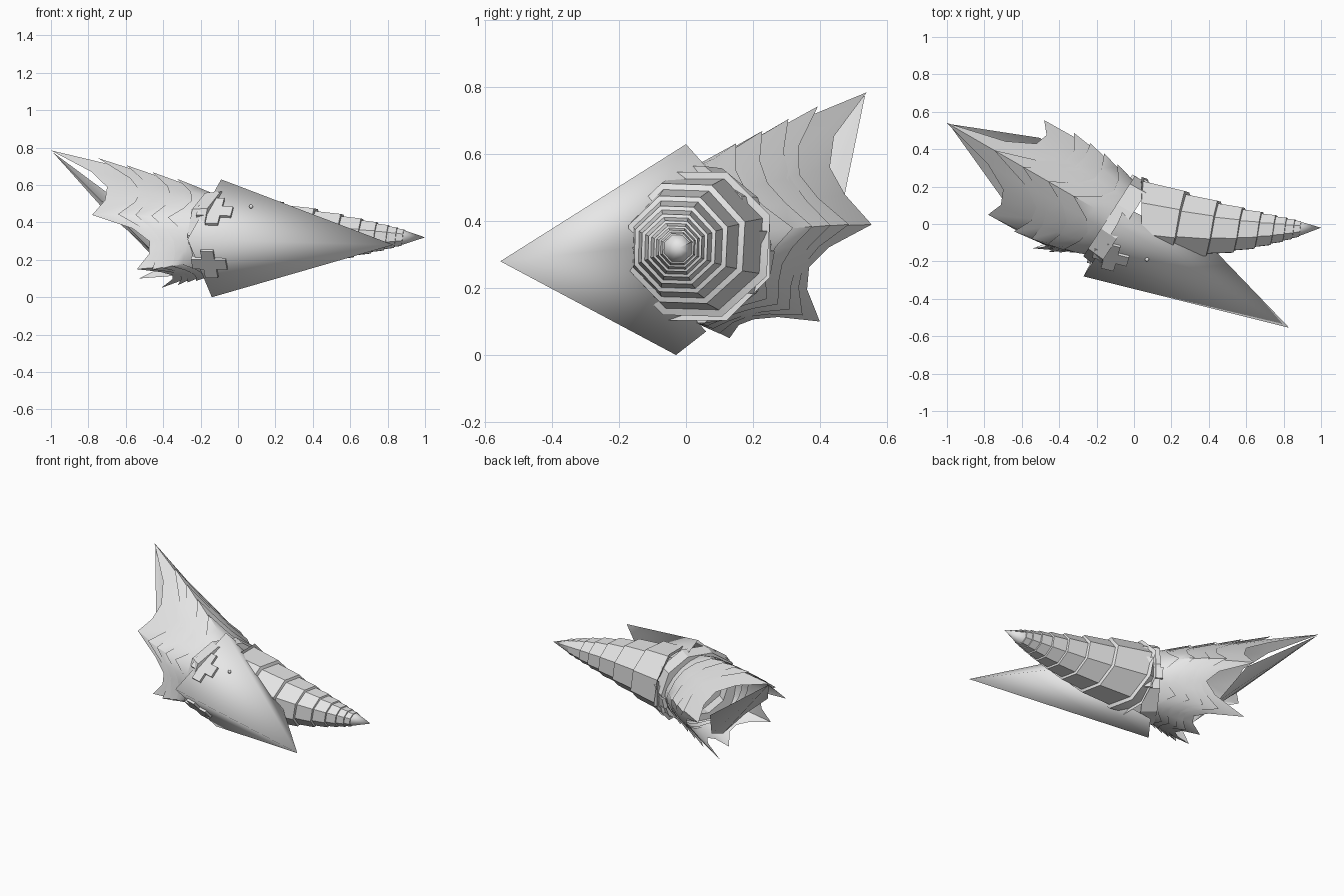
import bpy, bmesh, math
from mathutils import Vector as V

if "Cube" in bpy.data.objects:
    bpy.data.objects.remove(bpy.data.objects["Cube"])

mat = bpy.data.materials.new("pale_grey")
mat.diffuse_color = (0.8, 0.8, 0.8, 1)
mat.use_nodes = True
mat.node_tree.nodes["Principled BSDF"].inputs["Base Color"].default_value = mat.diffuse_color


def make(name, verts, faces, angle=30):
    me = bpy.data.meshes.new(name)
    me.from_pydata([tuple(v) for v in verts], [], faces)
    bm = bmesh.new()
    bm.from_mesh(me)
    bmesh.ops.remove_doubles(bm, verts=bm.verts, dist=0.0005)
    bmesh.ops.recalc_face_normals(bm, faces=bm.faces)
    bm.to_mesh(me)
    bm.free()
    me.materials.append(mat)
    ob = bpy.data.objects.new(name, me)
    bpy.context.collection.objects.link(ob)
    bpy.context.view_layer.objects.active = ob
    ob.select_set(True)
    bpy.ops.object.shade_smooth_by_angle(angle=math.radians(angle))
    ob.select_set(False)
    return ob


# Drill: eight-sided cone with a stepped spiral
TIP, BASE = V((1, -0.02, 0.32)), V((0.04, 0.03, 0.325))
SIDES, TURNS = 8, 8


def drill_point(i, d, shrink):
    d = min(max(d, 0), 0.96)
    r = 0.238 * (d / 0.95) ** 0.78 * shrink
    a = 2 * math.pi * (i + 0.5) / SIDES
    c = TIP.lerp(BASE, d / 0.96) - V((0, 0.03 * math.sin(math.pi * d / 0.96), 0))
    return c + V((0, r * math.cos(a), r * math.sin(a)))


verts, faces = [TIP], []
count = SIDES * (TURNS + 1)
for i in range(count + 1):
    d = 0.96 * 0.76 ** ((count - SIDES - i) / SIDES)
    verts += [drill_point(i, d, 1.0), drill_point(i, d * 0.99, 0.91)]
ridge = lambda i: 1 + 2 * i
groove = lambda i: 2 + 2 * i
for i in range(count):
    faces.append((ridge(i), ridge(i + 1), groove(i + 1), groove(i)))
    if i + SIDES + 1 <= count:
        faces.append((ridge(i), groove(i + SIDES), groove(i + SIDES + 1), ridge(i + 1)))
    if i < SIDES:
        faces.append((0, groove(i), groove(i + 1)))
make("drill", verts, faces, 44)

# Pointed guard: front shell, wall beside the drill and folded rear lips
A, B, D = V((-0.27, -0.28, 0.31)), V((-0.09, 0, 0.63)), V((-0.14, -0.03, 0))
T, E = V((0.83, -0.555, 0.28)), V((0.45, -0.16, 0.32))
C, F = V((-0.05, 0.09, 0.53)), V((-0.08, 0.06, 0.07))
make("guard", [A, B, D, T, E, C, F],
     [(0, 3, 1), (0, 2, 3), (1, 3, 4), (2, 4, 3), (1, 4, 5), (2, 6, 4)], 179)


# Raised cross plates
def cross(name, c, u, w, n, low, high):
    k, g = 0.035, 0.095
    outline = [(k, k), (k, g), (-k, g), (-k, k), (-g, k), (-g, -k),
               (-k, -k), (-k, -g), (k, -g), (k, -k), (g, -k), (g, k)]
    vs = [c + u * x + w * y + n * h for h in (low, high) for x, y in outline]
    fs = [tuple(range(12)), tuple(range(12, 24))]
    fs += [(j, (j + 1) % 12, 12 + (j + 1) % 12, 12 + j) for j in range(12)]
    make(name, vs, fs)


for name, P, s in (("upper_cross", B, 0.45), ("lower_cross", D, 0.4)):
    u, w = (T - A).normalized(), P - A
    n = u.cross(w).normalized()
    if n.y > 0:
        n.negate()
    cross(name, A + (P - A) * s + (T - A) * 0.06, u, n.cross(u), n, -0.01, 0.015)

# Small stud on the guard
bpy.ops.mesh.primitive_uv_sphere_add(segments=10, ring_count=6, radius=0.011,
                                     location=(0.07, -0.19, 0.485))
stud = bpy.context.object
stud.name = "guard_stud"
stud.data.materials.append(mat)
bpy.ops.object.shade_smooth()
stud.select_set(False)

# Collar: ten-sided band between the drill and the sleeve
AX, FR, UP = V((-0.84, 0.54, 0)), V((-0.54, -0.84, 0)), V((0, 0, 1))
MID = V((-0.1, 0.02, 0.33))
verts, faces = [], []
rings = [(-0.06, 0.21), (-0.06, 0.262), (0.04, 0.255), (0.04, 0.19)]
for h, r in rings:
    for j in range(10):
        a = 2 * math.pi * j / 10
        verts.append(MID + AX * h + (FR * math.cos(a) + UP * math.sin(a) * 0.94) * r)
for q in range(4):
    for j in range(10):
        k = (j + 1) % 10
        p = (q + 1) % 4
        faces.append((q * 10 + j, q * 10 + k, p * 10 + k, p * 10 + j))
faces.append(tuple(range(10)))
make("collar", verts, faces)
a = math.radians(192)
n = FR * math.cos(a) + UP * math.sin(a)
cross("rear_cross", MID + n * 0.24 - AX * 0.04, AX, n.cross(AX), n, -0.01, 0.015)

# Sleeve: six columns of points run from the collar to long spikes
# (base angle, spike tip, depth of the notch after it, outward bow)
SPIKES = [(90, (-1, 0.54, 0.785), 0.27, 0.008), (20, (-0.78, 0.05, 0.44), 0.45, 0.03),
          (-35, (-0.54, -0.13, 0.15), 0.4, 0.015), (-90, (-0.41, 0.13, 0.05), 0.4, -0.02),
          (-145, (-0.53, 0.4, 0.1), 0.45, 0.0), (-190, (-0.48, 0.555, 0.39), 0.3, 0.025)]


def sleeve_point(col, part, t, flare):
    def on_column(k):
        ang, end, notch, bow = SPIKES[k % 6]
        a = math.radians(ang)
        out = FR * math.cos(a) + UP * math.sin(a)
        p = (MID + out * 0.22).lerp(V(end), t)
        return p + out * (bow * math.sin(math.pi * t) + flare), out
    (p, o), (q, r) = on_column(col), on_column(col + 1)
    bulge = 0.03 * 4 * part * (1 - part) * (1 - t)
    return p.lerp(q, part) + (o + r).normalized() * bulge


LAYERS = [(0.0, 0.25), (0.08, 0.4), (0.2, 0.55), (0.3, 0.72), (0.35, 1.0)]
for n, (start, tip) in enumerate(LAYERS):
    last = n == len(LAYERS) - 1
    verts, faces = [], []
    for col in range(6):
        deep = SPIKES[col][2] if last else 0.14
        if n == 3:
            deep = 0.24
        for m in range(4):
            t = tip - deep * (0, 0.75, 1, 0.75)[m]
            lift = 0 if last else (0.018, 0.006, 0, 0.006)[m]
            verts += [sleeve_point(col, m / 4, start, -0.01),
                      sleeve_point(col, m / 4, (start + t) / 2, lift * 0.3),
                      sleeve_point(col, m / 4, t, lift)]
    for j in range(24):
        a, b = 3 * j, 3 * ((j + 1) % 24)
        faces += [(a, b, b + 1, a + 1), (a + 1, b + 1, b + 2, a + 2)]
    make(f"sleeve_layer_{n + 1}", verts, faces, 35)

# Slanted cap closing the sleeve, running up to the longest spike
cap = [(-0.99, 0.535, 0.775), (-0.7, 0.13, 0.45), (-0.43, -0.02, 0.22),
       (-0.36, 0.12, 0.12), (-0.4, 0.3, 0.2), (-0.5, 0.46, 0.41)]
make("sleeve_cap", cap, [(0, j, j + 1) for j in range(1, 5)], 60)
